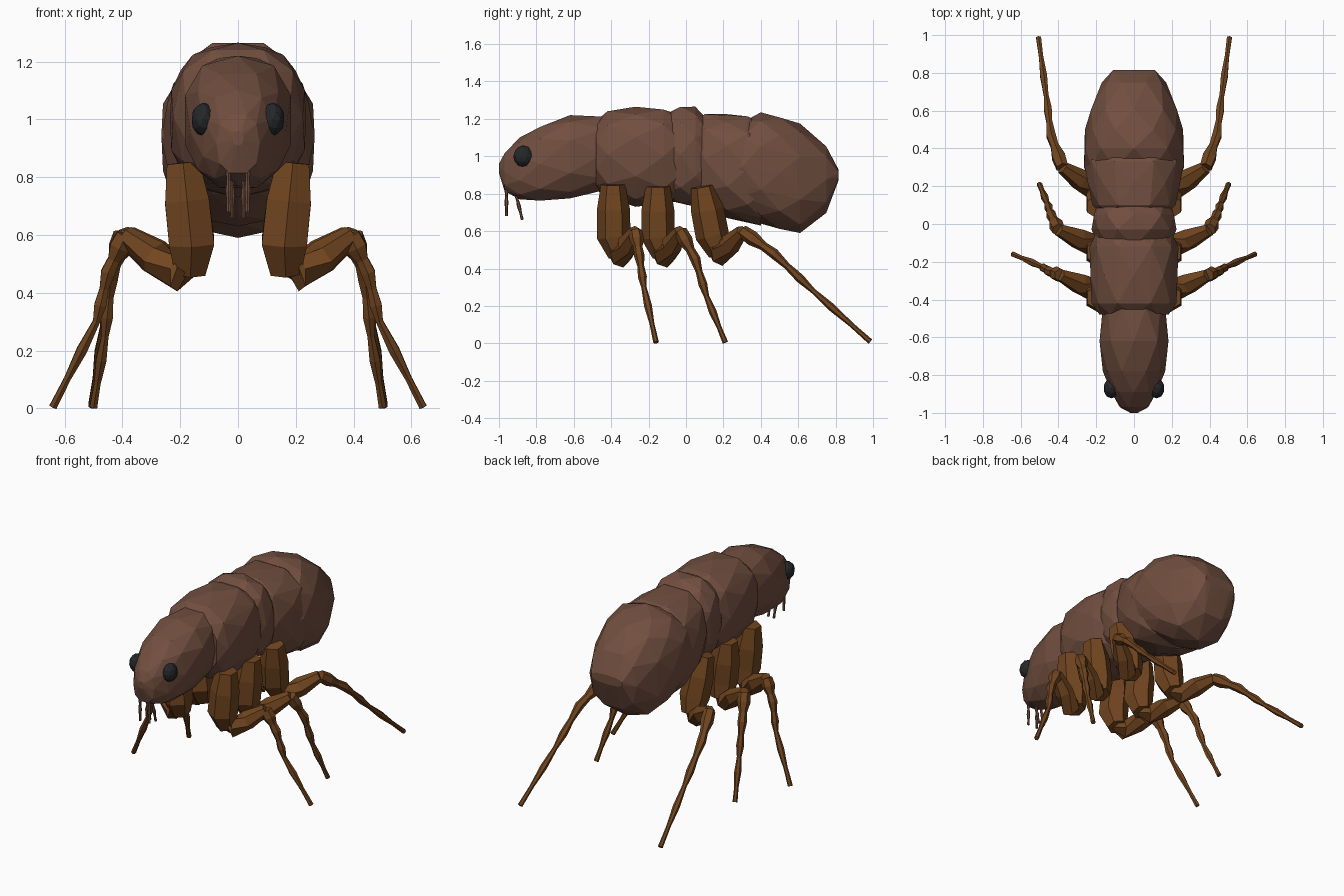
import bpy, bmesh
from math import sin, cos, pi, copysign
from mathutils import Vector

if "Cube" in bpy.data.objects:
    bpy.data.objects.remove(bpy.data.objects["Cube"])


def material(name, rgb):
    m = bpy.data.materials.new(name)
    m.use_nodes = True
    m.diffuse_color = (*rgb, 1)
    m.node_tree.nodes["Principled BSDF"].inputs["Base Color"].default_value = (*rgb, 1)
    return m


SHELL = material("brown shell", (0.165, 0.077, 0.05))
LEG = material("amber leg", (0.165, 0.06, 0.014))
EYE = material("black eye", (0.018, 0.02, 0.022))


def finish(name, bm, mat):
    bmesh.ops.recalc_face_normals(bm, faces=bm.faces)
    mesh = bpy.data.meshes.new(name)
    bm.to_mesh(mesh)
    bm.free()
    mesh.materials.append(mat)
    ob = bpy.data.objects.new(name, mesh)
    bpy.context.collection.objects.link(ob)
    return ob


def blob(name, rings, sides=10, power=0.8):
    """Faceted hull around rings of (y, half width, bottom z, top z)."""
    bm = bmesh.new()
    for i, (y, w, lo, hi) in enumerate(rings):
        for k in range(sides):
            a = 2 * pi * (k + 0.5 * (i % 2)) / sides
            x, z = [copysign(abs(t) ** power, t) for t in (sin(a), cos(a))]
            bm.verts.new((w * x, y, (lo + hi) / 2 + z * (hi - lo) / 2))
    out = bmesh.ops.convex_hull(bm, input=bm.verts)
    junk = [g for g in out["geom_interior"] if isinstance(g, bmesh.types.BMVert)]
    bmesh.ops.delete(bm, geom=junk, context="VERTS")
    return finish(name, bm, SHELL)


def tube(name, points, radii, mat, sides=6):
    """Faceted tube along a path, one radius per point."""
    bm = bmesh.new()
    pts = [Vector(p) for p in points]
    rings = []
    for i, (p, r) in enumerate(zip(pts, radii)):
        along = (pts[min(i + 1, len(pts) - 1)] - pts[max(i - 1, 0)]).normalized()
        u = along.cross(Vector((1, 0, 0))).normalized()
        v = along.cross(u)
        rings.append([bm.verts.new(p + r * (u * cos(2 * pi * k / sides) + v * sin(2 * pi * k / sides)))
                      for k in range(sides)])
    for a, b in zip(rings, rings[1:]):
        for k in range(sides):
            n = (k + 1) % sides
            bm.faces.new((a[k], a[n], b[n], b[k]))
    bm.faces.new(rings[0])
    bm.faces.new(rings[-1])
    return finish(name, bm, mat)


# Body segments
blob("head", [(-1.0, 0.02, 0.91, 0.96), (-0.97, 0.075, 0.81, 1.02), (-0.89, 0.125, 0.77, 1.1),
              (-0.78, 0.165, 0.755, 1.165), (-0.62, 0.19, 0.775, 1.22), (-0.44, 0.165, 0.81, 1.22)])
blob("thorax", [(-0.48, 0.19, 0.82, 1.19), (-0.42, 0.225, 0.77, 1.25), (-0.27, 0.24, 0.73, 1.265),
                (-0.12, 0.235, 0.74, 1.26), (-0.03, 0.2, 0.76, 1.22)])
blob("waist", [(-0.12, 0.19, 0.77, 1.22), (-0.03, 0.225, 0.74, 1.275), (0.05, 0.22, 0.73, 1.265),
               (0.12, 0.19, 0.74, 1.2)])
blob("abdomen_base", [(0.06, 0.19, 0.75, 1.2), (0.1, 0.22, 0.73, 1.235), (0.22, 0.255, 0.67, 1.225),
                      (0.33, 0.265, 0.64, 1.225), (0.4, 0.24, 0.63, 1.18)])
blob("abdomen", [(0.2, 0.23, 0.8, 1.0), (0.3, 0.265, 0.7, 1.19), (0.4, 0.27, 0.64, 1.235),
                 (0.5, 0.26, 0.6, 1.22), (0.61, 0.235, 0.59, 1.175), (0.75, 0.17, 0.69, 1.06),
                 (0.815, 0.115, 0.87, 0.93)])

# Legs: foot, shin and knee positions of each pair, on the left side
LEGS = {
    "front": ((0.19, -0.39, 0.85), (0.155, -0.385, 0.52),
              [(0.39, -0.27, 0.6), (0.45, -0.25, 0.47), (0.49, -0.225, 0.3), (0.64, -0.16, 0.005)]),
    "middle": ((0.19, -0.15, 0.84), (0.155, -0.15, 0.52),
               [(0.4, -0.03, 0.6), (0.44, 0.05, 0.45), (0.46, 0.11, 0.25), (0.5, 0.21, 0.005)]),
    "rear": ((0.19, 0.09, 0.84), (0.155, 0.15, 0.53),
             [(0.38, 0.3, 0.6), (0.44, 0.47, 0.48), (0.465, 0.68, 0.28), (0.505, 0.985, 0.01)]),
}
BEADS = [0.035, 0.04, 0.024, 0.028, 0.018, 0.024, 0.014, 0.021, 0.013, 0.015]

for side, s in (("left", 1), ("right", -1)):
    flip = lambda p: Vector((s * p[0], p[1], p[2]))
    for pair, (top, low, shin) in LEGS.items():
        name = f"{pair}_{side}"
        top, low, shin = flip(top), flip(low), [flip(p) for p in shin]
        # Thick upper joint
        tube(name + "_coxa", [top, top.lerp(low, 0.4), top.lerp(low, 0.85), low + Vector((s * 0.01, 0.03, -0.05))],
             [0.065, 0.088, 0.09, 0.06], LEG)
        # Thigh rising to the knee
        hip = low + Vector((s * 0.055, 0.035, -0.055))
        knee = shin[0]
        tube(name + "_thigh", [low + Vector((s * 0.01, 0.01, -0.01)), hip, hip.lerp(knee, 0.45), knee],
             [0.05, 0.062, 0.058, 0.034], LEG)
        # Beaded shin and foot
        path = []
        for a, b in zip(shin, shin[1:]):
            path += [a, a.lerp(b, 1 / 3), a.lerp(b, 2 / 3)]
        tube(name + "_shin", path + [shin[-1]], BEADS, LEG)

    # Mouth feelers
    for name, x, y, z, drift in (("outer", 0.033, -0.96, 0.86, 0.0), ("inner", 0.02, -0.92, 0.84, 0.045)):
        path = [flip((x, y + drift * t / 5, z - 0.036 * t)) for t in range(6)]
        tube(f"{name}_feeler_{side}", path, [0.009, 0.011, 0.007, 0.011, 0.007, 0.008], SHELL)

    # Eyes
    bm = bmesh.new()
    bmesh.ops.create_icosphere(bm, subdivisions=2, radius=1)
    bmesh.ops.scale(bm, vec=(0.042, 0.053, 0.058), verts=bm.verts)
    bmesh.ops.translate(bm, vec=(s * 0.12, -0.87, 1.0), verts=bm.verts)
    finish(f"eye_{side}", bm, EYE)
